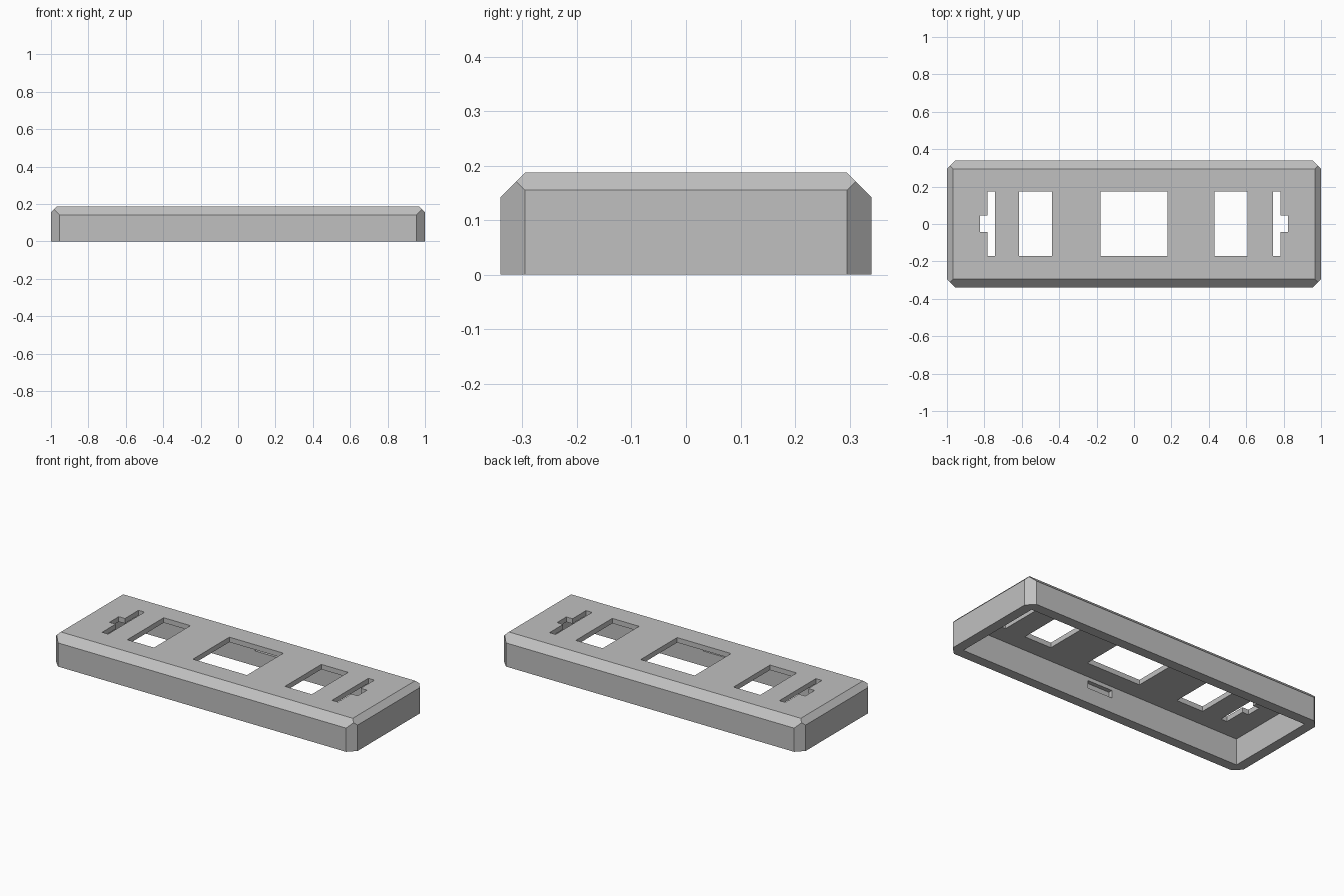
import bpy, bmesh
from mathutils import Vector

cube = bpy.data.objects.get("Cube")
if cube:
    bpy.data.objects.remove(cube, do_unlink=True)

LENGTH, DEPTH, HEIGHT = 1.0, 0.34, 0.187   # half length, half depth, full height
BEVEL = 0.045                              # front, back and corner chamfers
END_BEVEL = 0.032                          # chamfer over the two ends
WALL, ROOF = 0.06, 0.157                   # wall thickness, inner ceiling height

grey = bpy.data.materials.new("plain grey")
grey.use_nodes = True
colour = (0.53, 0.53, 0.53, 1)
grey.diffuse_color = colour
grey.node_tree.nodes["Principled BSDF"].inputs["Base Color"].default_value = colour


def box(name, x, y, z):
    """Box from (low, high) ranges on each axis."""
    bm = bmesh.new()
    bmesh.ops.create_cube(bm, size=1)
    for v in bm.verts:
        v.co = Vector([a + (b - a) * (c + 0.5) for (a, b), c in zip((x, y, z), v.co)])
    mesh = bpy.data.meshes.new(name)
    bm.to_mesh(mesh)
    bm.free()
    obj = bpy.data.objects.new(name, mesh)
    bpy.context.collection.objects.link(obj)
    obj.data.materials.append(grey)
    return obj


def chamfer(bm, point, normal):
    """Slice off everything beyond a plane and close the cut."""
    geom = bm.verts[:] + bm.edges[:] + bm.faces[:]
    cut = bmesh.ops.bisect_plane(bm, geom=geom, plane_co=point, plane_no=normal,
                                 clear_outer=True)
    edges = [e for e in cut["geom_cut"] if isinstance(e, bmesh.types.BMEdge)]
    bmesh.ops.contextual_create(bm, geom=edges)


# Outer body with chamfered top edges and upright corners
cover = box("cover_plate", (-LENGTH, LENGTH), (-DEPTH, DEPTH), (0, HEIGHT))
bm = bmesh.new()
bm.from_mesh(cover.data)
for s in (-1, 1):
    for t in (-1, 1):
        chamfer(bm, (s * LENGTH, t * (DEPTH - BEVEL), 0), (s, t, 0))
for s in (-1, 1):
    chamfer(bm, (0, s * (DEPTH - BEVEL), HEIGHT), (0, s, 1))
    chamfer(bm, (s * (LENGTH - END_BEVEL), 0, HEIGHT), (s, 0, 1))
bmesh.ops.recalc_face_normals(bm, faces=bm.faces)
bm.to_mesh(cover.data)
bm.free()

# Hollow underside
inner_x, inner_y = LENGTH - WALL, DEPTH - WALL
cutters = [box("cavity_cutter", (-inner_x, inner_x), (-inner_y, inner_y), (-0.1, ROOF))]

# Openings through the top
through = (0.1, 0.3)
opening_y = (-0.17, 0.175)
for low, high in ((-0.18, 0.178), (0.43, 0.608), (-0.615, -0.438)):
    cutters.append(box("window_cutter", (low, high), opening_y, through))

for s in (-1, 1):
    # Narrow slots with a small outward step
    slot = sorted((s * 0.742, s * 0.782))
    step = sorted((s * 0.76, s * 0.823))
    cutters.append(box("slot_cutter", slot, opening_y, through))
    cutters.append(box("slot_step_cutter", step, (-0.042, 0.046), through))
    # Snap notches inside the long walls
    notch = sorted((s * (inner_y - 0.05), s * (inner_y + 0.025)))
    cutters.append(box("notch_cutter", (-0.083, 0.083), notch, (0.09, 0.135)))

bpy.context.view_layer.objects.active = cover
for cutter in cutters:
    cutter.hide_render = True
    mod = cover.modifiers.new(cutter.name, "BOOLEAN")
    mod.operation, mod.solver, mod.object = "DIFFERENCE", "EXACT", cutter
    bpy.ops.object.modifier_apply(modifier=mod.name)
for cutter in cutters:
    bpy.data.objects.remove(cutter, do_unlink=True)
